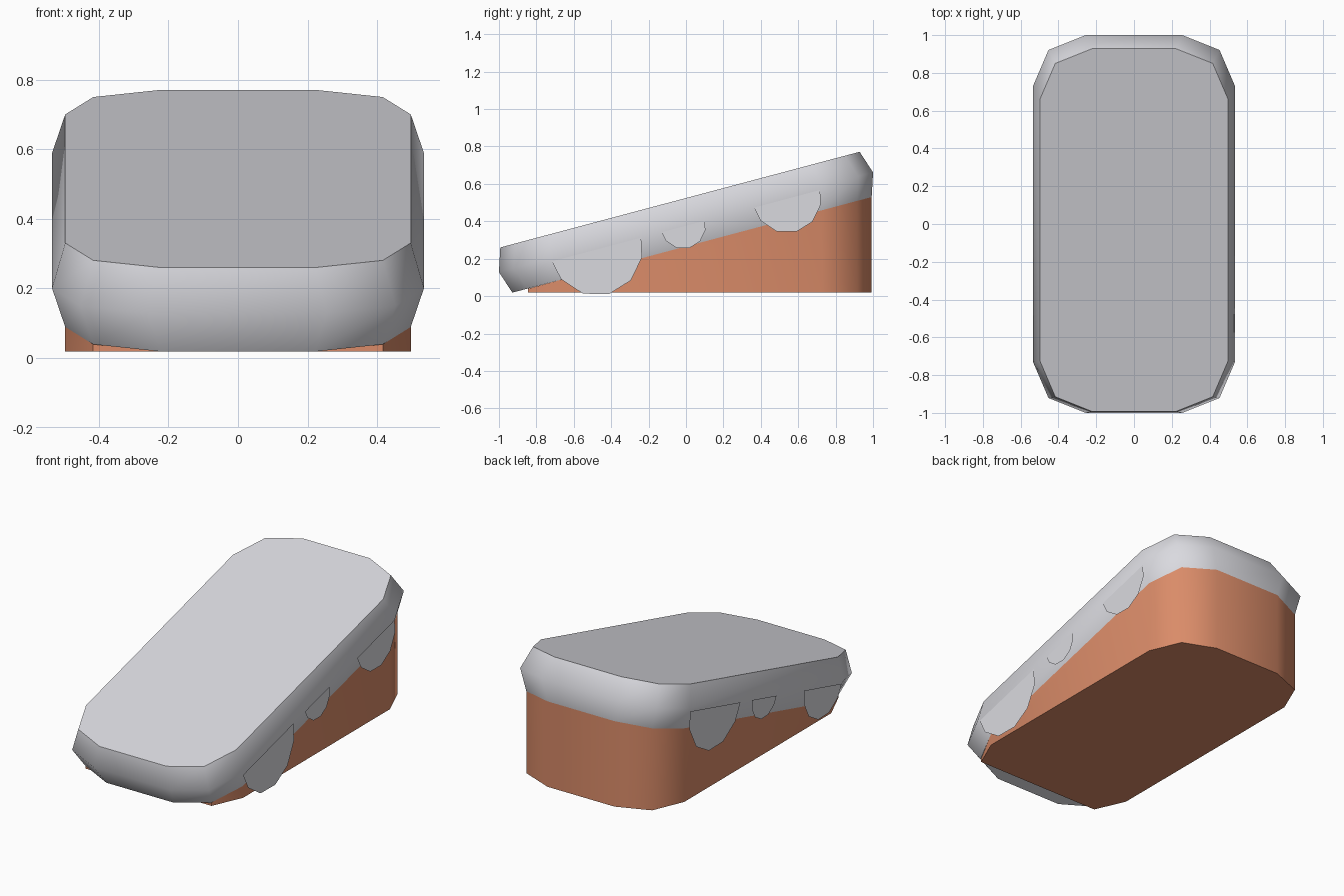
import bpy, bmesh, math
from mathutils import Matrix, Vector

if "Cube" in bpy.data.objects:
    bpy.data.objects.remove(bpy.data.objects["Cube"])

TILT = math.radians(14.9)
SLAB = Matrix.Translation((0, 0, 0.395)) @ Matrix.Rotation(TILT, 4, 'X')


def material(name, rgb):
    m = bpy.data.materials.new(name)
    m.diffuse_color = (*rgb, 1)
    m.use_nodes = True
    m.node_tree.nodes["Principled BSDF"].inputs["Base Color"].default_value = m.diffuse_color
    return m


snow = material("pale grey", (0.70, 0.70, 0.74))
clay = material("terracotta", (0.70, 0.26, 0.14))


def outline(hx, hy, r):
    """Rounded rectangle with two segments per corner."""
    pts = []
    for i, (sx, sy) in enumerate([(1, 1), (-1, 1), (-1, -1), (1, -1)]):
        for k in range(3):
            a = math.radians(90 * i + 45 * k)
            pts.append((sx * (hx - r) + r * math.cos(a),
                        sy * (hy - r) + r * math.sin(a)))
    return pts


def loft(name, rings, mat):
    """Closed body through matching rings, listed bottom to top."""
    bm = bmesh.new()
    vs = [[bm.verts.new(p) for p in ring] for ring in rings]
    n = len(vs[0])
    for a, b in zip(vs, vs[1:]):
        for i in range(n):
            j = (i + 1) % n
            bm.faces.new((a[i], a[j], b[j], b[i]))
    bm.faces.new(vs[0][::-1])
    bm.faces.new(vs[-1])
    bmesh.ops.remove_doubles(bm, verts=bm.verts, dist=0.0005)
    bmesh.ops.recalc_face_normals(bm, faces=bm.faces)
    return finish(name, bm, mat)


def finish(name, bm, mat):
    me = bpy.data.meshes.new(name)
    bm.to_mesh(me)
    bm.free()
    me.materials.append(mat)
    ob = bpy.data.objects.new(name, me)
    bpy.context.collection.objects.link(ob)
    bpy.ops.object.select_all(action='DESELECT')
    ob.select_set(True)
    bpy.context.view_layer.objects.active = ob
    bpy.ops.object.shade_smooth_by_angle(angle=math.radians(50))
    return ob


# tilted slab with a bulging rim
small, wide = outline(0.497, 0.994, 0.275), outline(0.535, 1.035, 0.28)
rings = [[SLAB @ Vector((x, y, w)) for x, y in o]
         for o, w in ((small, -0.125), (wide, 0), (small, 0.125))]
loft("slab", rings, snow)

# wedge base: slab underside dropped straight down to a level floor
top = rings[0]
floor = min(p.z for p in top)
base = [Vector((p.x, max(p.y, -0.845), p.z)) for p in top]
loft("wedge_base", [[Vector((p.x, p.y, floor)) for p in base],
                    [Vector((p.x, p.y, p.z + (0.02 if p.y == -0.845 else 0.0)))
                     for p in base]], clay)

# thin drips on both long sides, left side is the right side turned around
ANGLES = (180, 205, 238, 271, 303, 335, 360)
for side, label in ((1, "right"), (-1, "left")):
    for size, u, r in (("large", -0.50, 0.247), ("small", -0.02, 0.12),
                       ("medium", 0.554, 0.183)):
        bm = bmesh.new()
        pts = [(u + r * math.cos(math.radians(a)),
                -0.018 + r * math.sin(math.radians(a))) for a in ANGLES]
        bm.faces.new([bm.verts.new(SLAB @ Vector((side * 0.535, side * y, w)))
                      for y, w in pts])
        finish(f"{size}_drip_{label}", bm, snow)
